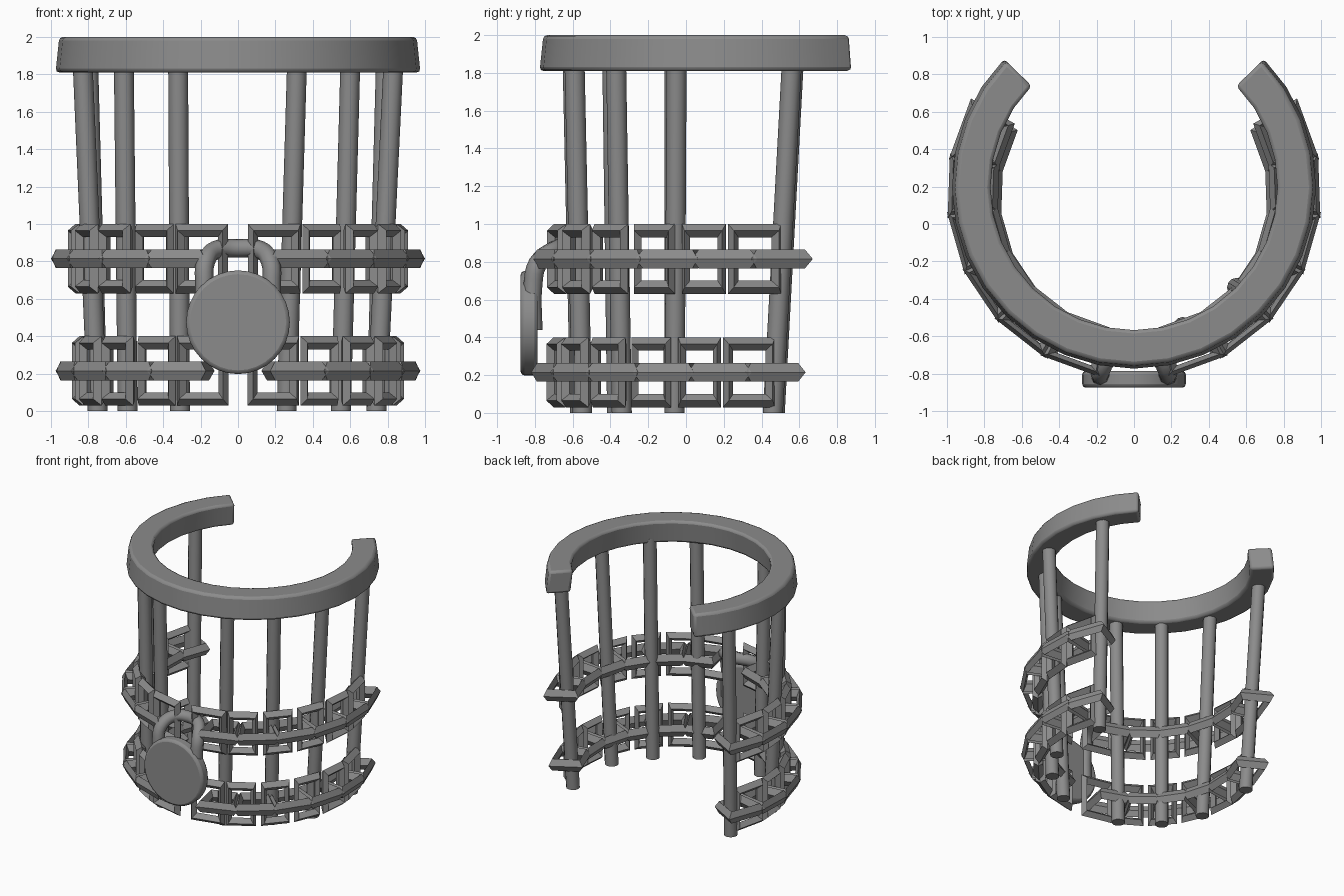
import bpy, bmesh, math
from mathutils import Vector

if "Cube" in bpy.data.objects:
    bpy.data.objects.remove(bpy.data.objects["Cube"])

iron = bpy.data.materials.new("iron_grey")
iron.use_nodes = True
GREY = (0.26, 0.26, 0.26, 1)
iron.diffuse_color = GREY
iron.node_tree.nodes["Principled BSDF"].inputs["Base Color"].default_value = GREY


def finish(bm, name, smooth=None):
    bmesh.ops.recalc_face_normals(bm, faces=bm.faces)
    mesh = bpy.data.meshes.new(name)
    bm.to_mesh(mesh)
    bm.free()
    mesh.materials.append(iron)
    obj = bpy.data.objects.new(name, mesh)
    bpy.context.collection.objects.link(obj)
    if smooth:
        bpy.ops.object.select_all(action="DESELECT")
        obj.select_set(True)
        bpy.context.view_layer.objects.active = obj
        bpy.ops.object.shade_smooth_by_angle(angle=math.radians(smooth))
    return obj


def skin(bm, loops, closed=False):
    """Join equal vertex loops into a tube, capping the ends if open."""
    rings = [[bm.verts.new(p) for p in loop] for loop in loops]
    pairs = list(zip(rings, rings[1:]))
    if closed:
        pairs.append((rings[-1], rings[0]))
    for a, b in pairs:
        for i in range(len(a)):
            j = (i + 1) % len(a)
            bm.faces.new((a[i], a[j], b[j], b[i]))
    if not closed:
        bm.faces.new(rings[0])
        bm.faces.new(rings[-1])


def bevel(obj, width, segments=2):
    mod = obj.modifiers.new("Bevel", "BEVEL")
    mod.width, mod.segments = width, segments
    mod.limit_method, mod.angle_limit = "ANGLE", math.radians(40)


# Open top ring with flared sides
bm = bmesh.new()
profile = [(0.975, 1.81), (0.955, 2.0), (0.765, 2.0), (0.785, 1.81)]
STEPS, END = 24, math.radians(44.5)
sweep = math.pi + 2 * END
skin(bm, [[(r * math.cos(END - sweep * i / STEPS),
            0.2 + r * math.sin(END - sweep * i / STEPS), z) for r, z in profile]
          for i in range(STEPS + 1)])
bevel(finish(bm, "top_ring", 35), 0.02)

# Leaning bars: top x, top y, bottom x, bottom y
bars = {
    "right_front_bar": (-0.32, -0.60, -0.31, -0.56),
    "right_second_bar": (-0.61, -0.39, -0.59, -0.365),
    "right_third_bar": (-0.83, -0.06, -0.75, -0.06),
    "right_back_bar": (-0.80, 0.57, -0.75, 0.47),
    "left_front_bar": (0.315, -0.59, 0.26, -0.55),
    "left_second_bar": (0.60, -0.37, 0.55, -0.34),
    "left_third_bar": (0.83, -0.05, 0.74, -0.06),
    "left_back_bar": (0.79, 0.56, 0.74, 0.46),
}
for name, (tx, ty, bx, by) in bars.items():
    bm = bmesh.new()
    ring = [(0.053 * math.cos(math.tau * k / 12), 0.053 * math.sin(math.tau * k / 12))
            for k in range(12)]
    skin(bm, [[(x + u, y + v, z) for u, v in ring]
              for x, y, z in ((bx, by, 0), (tx, ty, 1.85))])
    finish(bm, name, 40)


def link(bm, side, angle, length, upright, chain_z, centre_y, scale):
    """Square diamond-section link, bent around the cage."""
    mid = 0.87
    loops = []
    for i in range(4):
        a = math.pi / 4 + i * math.pi / 2
        loop = []
        for k in range(4):
            b = k * math.pi / 2
            r = 0.212 + 0.05 * math.cos(b)
            along = r * math.cos(a) * length / 0.37
            across, thick = r * math.sin(a), 0.05 * math.sin(b)
            if upright:
                out, up = thick * 0.8, across
            else:
                out, up = across * 0.73, thick
            t = math.radians(angle) + along / mid
            rad = (mid + out) * scale
            loop.append((side * rad * math.cos(t), centre_y + rad * math.sin(t), chain_z + up))
        loops.append(loop)
    skin(bm, loops, closed=True)


# Two chains of alternating upright and flat links
for row, z, cy, scale in (("upper", 0.815, 0.17, 1.0), ("lower", 0.215, 0.145, 0.975)):
    for side, word in ((1, "left"), (-1, "right")):
        bm = bmesh.new()
        for i in range(6):
            end = i in (0, 5)
            link(bm, side, -77 + 18 * i, 0.29 if end else 0.235, True, z, cy, scale)
            link(bm, side, -70 + 18 * i, 0.30, False, z, cy, scale)
        finish(bm, f"{row}_{word}_chain")

# Round padlock body
bm = bmesh.new()
skin(bm, [[(0.277 * math.cos(math.tau * k / 32), y, 0.475 + 0.277 * math.sin(math.tau * k / 32))
           for k in range(32)] for y in (-0.875, -0.785)])
bevel(finish(bm, "padlock_body", 35), 0.02)

# Shackle arching back through the front links
half = [(0.18, -0.81, 0.44), (0.18, -0.81, 0.68), (0.175, -0.785, 0.79),
        (0.12, -0.70, 0.86), (0, -0.66, 0.87)]
path = [Vector(p) for p in half]
path += [Vector((-p.x, p.y, p.z)) for p in reversed(path[:-1])]
curve = bpy.data.curves.new("shackle", "CURVE")
curve.dimensions = "3D"
curve.bevel_depth, curve.bevel_resolution, curve.resolution_u = 0.05, 2, 4
curve.use_fill_caps = True
spline = curve.splines.new("BEZIER")
spline.bezier_points.add(len(path) - 1)
for point, co in zip(spline.bezier_points, path):
    point.co = co
    point.handle_left_type = point.handle_right_type = "AUTO"
curve.materials.append(iron)
bpy.context.collection.objects.link(bpy.data.objects.new("shackle", curve))
